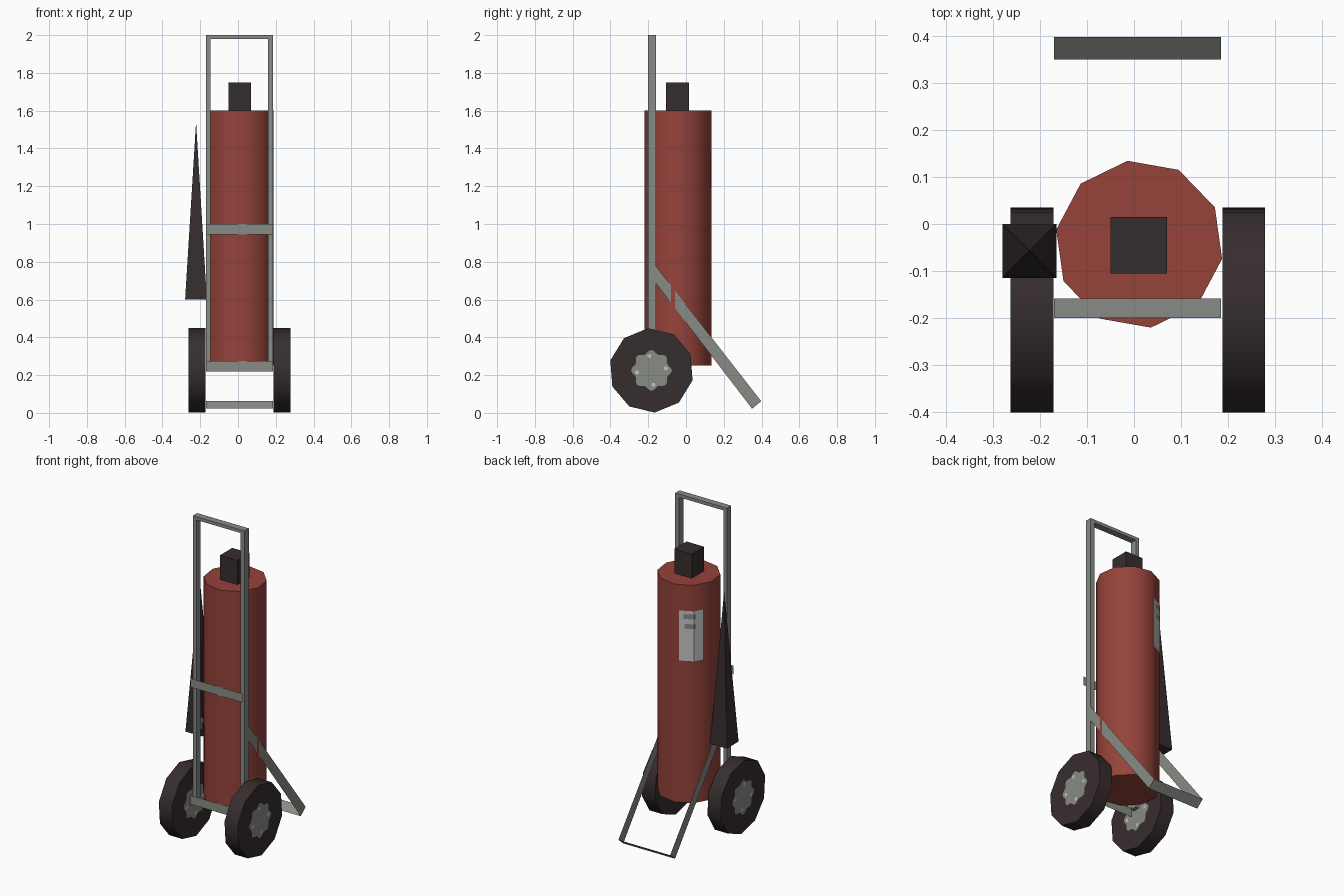
import bpy, math

if "Cube" in bpy.data.objects:
    bpy.data.objects.remove(bpy.data.objects["Cube"])


def material(name, rgb):
    m = bpy.data.materials.new(name)
    m.diffuse_color = (*rgb, 1)
    m.use_nodes = True
    m.node_tree.nodes["Principled BSDF"].inputs["Base Color"].default_value = m.diffuse_color
    return m


RED = material("red paint", (0.30, 0.056, 0.042))
BLACK = material("black rubber", (0.037, 0.026, 0.027))
GREY = material("grey metal", (0.25, 0.26, 0.24))
WHITE = material("pale label", (0.55, 0.55, 0.55))


def build(name, verts, faces, mat, smooth=False):
    me = bpy.data.meshes.new(name)
    me.from_pydata(verts, [], faces)
    me.materials.append(mat)
    ob = bpy.data.objects.new(name, me)
    bpy.context.collection.objects.link(ob)
    if smooth:
        bpy.ops.object.select_all(action='DESELECT')
        ob.select_set(True)
        bpy.context.view_layer.objects.active = ob
        bpy.ops.object.shade_smooth_by_angle(angle=math.radians(40))
    return ob


def box(name, x0, x1, y0, y1, z0, z1, mat):
    v = [(x, y, z) for z in (z0, z1) for x, y in ((x0, y0), (x1, y0), (x1, y1), (x0, y1))]
    f = [(3, 2, 1, 0), (4, 5, 6, 7)] + [(i, (i + 1) % 4, (i + 1) % 4 + 4, i + 4) for i in range(4)]
    return build(name, v, f, mat)


def prism(name, axis, centre, r, lo, hi, start, n, mat):
    """Smooth-sided n-gon prism along x or z; centre is in the other two axes."""
    v = []
    for h in (lo, hi):
        for i in range(n):
            a = math.radians(start) + math.tau * i / n
            p, q = centre[0] + r * math.cos(a), centre[1] + r * math.sin(a)
            v.append((h, p, q) if axis == 'x' else (p, q, h))
    f = [tuple(reversed(range(n))), tuple(range(n, 2 * n))]
    f += [(i, (i + 1) % n, (i + 1) % n + n, i + n) for i in range(n)]
    return build(name, v, f, mat, True)


def disc(name, x, side, cy, cz, radius, n, mat):
    """Flat plate facing +x or -x; radius is a function of the angle."""
    v = []
    for i in range(n):
        a = side * math.tau * i / n
        v.append((x, cy + radius(a) * math.cos(a), cz + radius(a) * math.sin(a)))
    return build(name, v, [tuple(range(n))], mat)


# Tank and valve
CX, CY, R, START = 0.011, -0.043, 0.179, 26
prism("tank", 'z', (CX, CY), R, 0.25, 1.60, START, 10, RED)
box("valve", -0.05, 0.07, -0.105, 0.015, 1.60, 1.75, BLACK)


# Label plates that follow the flat sides of the tank
def tank_plate(name, a0, a1, z0, z1, offset, mat):
    angles = [a0] + [a for a in range(START, 360, 36) if a0 < a < a1] + [a1]
    v = []
    for a in angles:
        local = (a - START) % 36 - 18
        r = R * math.cos(math.radians(18)) / math.cos(math.radians(local)) + offset
        x, y = CX + r * math.cos(math.radians(a)), CY + r * math.sin(math.radians(a))
        v += [(x, y, z0), (x, y, z1)]
    build(name, v, [(2 * i, 2 * i + 2, 2 * i + 3, 2 * i + 1) for i in range(len(angles) - 1)], mat)


tank_plate("label", 107, 152, 1.13, 1.44, 0.003, WHITE)
tank_plate("label_mark_upper", 115, 138, 1.39, 1.42, 0.005, GREY)
tank_plate("label_mark_lower", 117, 138, 1.33, 1.36, 0.005, GREY)

# Discharge horn: four-sided spike
build("horn", [(-0.28, -0.115, 0.6), (-0.165, -0.115, 0.6), (-0.165, 0, 0.6), (-0.28, 0, 0.6),
               (-0.222, -0.057, 1.54)],
      [(3, 2, 1, 0), (0, 1, 4), (1, 2, 4), (2, 3, 4), (3, 0, 4)], BLACK)

# Wheels with scalloped hub plates and bolts on both faces
WY, WZ = -0.183, 0.225
for side, x0, x1 in (("left", -0.262, -0.171), ("right", 0.188, 0.278)):
    prism(side + "_wheel", 'x', (WY, WZ), 0.224, x0, x1, 94.4, 10, BLACK)
    for s, x in ((-1, x0), (1, x1)):
        disc(side + "_hub", x + s * 0.002, s, WY, WZ,
             lambda a: 0.099 + 0.009 * math.cos(8 * a), 48, GREY)
        for k in range(4):
            a = math.radians(8 + 90 * k)
            disc(side + "_bolt", x + s * 0.004, s, WY + 0.077 * math.cos(a),
                 WZ + 0.077 * math.sin(a), lambda _: 0.011, 8, WHITE)

# Handle frame
XL, XR = -0.17, 0.185
box("left_post", XL, XL + 0.024, -0.20, -0.158, 0.25, 1.98, GREY)
box("right_post", XR - 0.027, XR, -0.20, -0.158, 0.25, 1.98, GREY)
box("handle_bar", XL, XR, -0.20, -0.158, 1.98, 2.0, GREY)

# Sheet-metal cross bars in front of the tank
for name, z0, z1 in (("middle_strap", 0.945, 1.0), ("lower_strap", 0.22, 0.275)):
    build(name, [(XL, -0.222, z0), (XR, -0.222, z0), (XR, -0.222, z1), (XL, -0.222, z1)],
          [(0, 1, 2, 3)], GREY)

# Rear stand: one thin bent strip with two legs and a foot
leg = [(-0.16, 0.687), (0.35, 0.022), (0.398, 0.062), (-0.16, 0.778)]
build("rear_stand", [(x, y, z) for x in (XL, XR) for y, z in leg],
      [(3, 2, 1, 0), (4, 5, 6, 7), (1, 2, 6, 5)], GREY)
